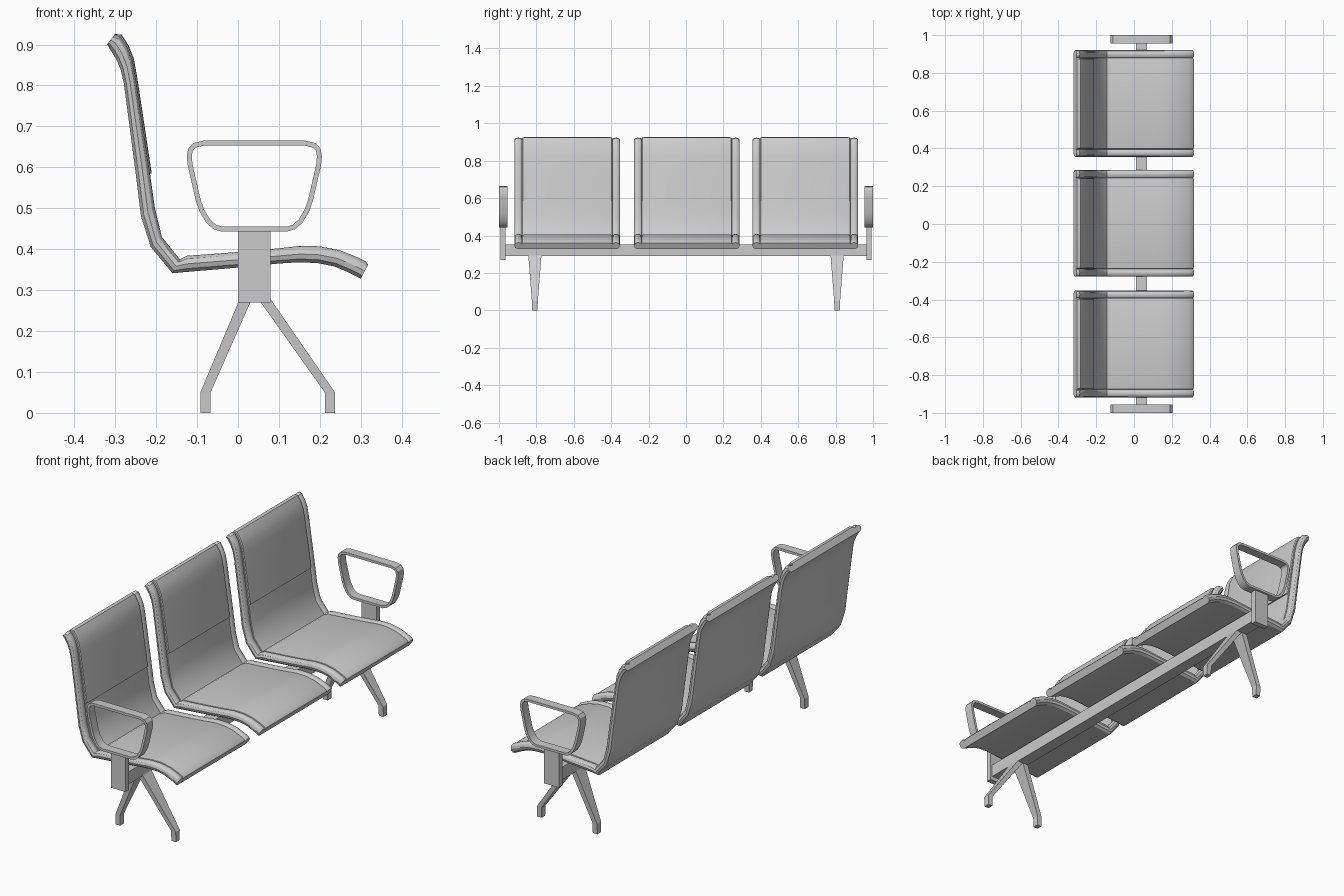
import bpy, bmesh, math
from mathutils import Vector

if "Cube" in bpy.data.objects:
    bpy.data.objects.remove(bpy.data.objects["Cube"])


def make_object(name, bm, smooth=True, angle=30):
    bmesh.ops.recalc_face_normals(bm, faces=bm.faces)
    me = bpy.data.meshes.new(name)
    bm.to_mesh(me)
    bm.free()
    ob = bpy.data.objects.new(name, me)
    bpy.context.collection.objects.link(ob)
    if smooth:
        bpy.ops.object.select_all(action='DESELECT')
        ob.select_set(True)
        bpy.context.view_layer.objects.active = ob
        bpy.ops.object.shade_smooth_by_angle(angle=math.radians(angle))
    return ob


def loft(name, rings, cap=True, closed=False, smooth=True):
    """Skin a row of equal-length closed rings."""
    bm = bmesh.new()
    vs = [[bm.verts.new(p) for p in r] for r in rings]
    n = len(rings[0])
    for i in range(len(vs) if closed else len(vs) - 1):
        a, b = vs[i], vs[(i + 1) % len(vs)]
        for j in range(n):
            k = (j + 1) % n
            bm.faces.new((a[j], a[k], b[k], b[j]))
    if cap and not closed:
        bm.faces.new(vs[0])
        bm.faces.new(vs[-1][::-1])
    return make_object(name, bm, smooth)


def box(name, x0, x1, y0, y1, z0, z1):
    rings = [[(x0, y, z0), (x1, y, z0), (x1, y, z1), (x0, y, z1)] for y in (y0, y1)]
    return loft(name, rings, smooth=False)


# Seat side profile: (front/top point, rear/underside point) from headrest to knee edge
PROFILE = [
    ((-.303, .923), (-.320, .900)), ((-.287, .920), (-.311, .886)),
    ((-.271, .895), (-.297, .863)), ((-.258, .863), (-.287, .840)),
    ((-.250, .820), (-.279, .805)), ((-.232, .700), (-.265, .700)),
    ((-.215, .585), (-.250, .585)), ((-.203, .500), (-.237, .480)),
    ((-.186, .430), (-.213, .405)), ((-.142, .375), (-.160, .341)),
    ((-.125, .384), (-.130, .344)), ((0, .393), (0, .355)),
    ((.10, .402), (.10, .365)), ((.15, .408), (.15, .368)),
    ((.20, .407), (.195, .366)), ((.25, .397), (.235, .358)),
    ((.29, .381), (.270, .343)), ((.312, .370), (.292, .332)),
    ((.318, .362), (.300, .328)),
]
# Half cross-sections: (distance from the side, height through the thickness)
SHELL = [(.016, 0), (.004, .2), (0, .5), (.004, .8), (.011, .95), (.02, 1),
         (.03, .97), (.037, .87), (.04, .74), (.043, .87), (.052, .93)]
PAD = [(.042, .5), (.042, .95), (.046, 1.07), (.056, 1.12)]
HALF = 0.2825


def seat_part(name, pairs, section, yc):
    sec = [(-HALF + d, t) for d, t in section]
    sec += [(-y, t) for y, t in reversed(sec)]
    rings = []
    for top, bot in pairs:
        a, b = Vector(bot), Vector(top)
        ring = []
        for y, t in sec:
            p = a + (b - a) * t
            ring.append((p.x, yc + y, p.y))
        rings.append(ring)
    return loft(name, rings)


for i, yc in enumerate((-.635, .004, .638), 1):
    seat_part(f"seat_shell_{i}", PROFILE, SHELL, yc)
    seat_part(f"back_pad_{i}", PROFILE[:7], PAD, yc)

# Support beam
box("beam", .01, .07, -.97, .97, .29, .352)

# Armrest outline, right half about x = 0.04
ARM = [(.08, .443), (.10, .449), (.117, .464), (.133, .490), (.143, .518),
       (.163, .605), (.165, .627), (.162, .645), (.150, .659), (.125, .665)]
outline = [Vector((.04 + x, z)) for x, z in ARM]
outline += [Vector((.04 - x, z)) for x, z in reversed(ARM)]


def inset(pts, d):
    out = []
    for i, p in enumerate(pts):
        e1 = (p - pts[i - 1]).normalized()
        e2 = (pts[(i + 1) % len(pts)] - p).normalized()
        n1, n2 = Vector((-e1.y, e1.x)), Vector((-e2.y, e2.x))
        m = (n1 + n2).normalized()
        out.append(p + m * d / m.dot(n1))
    return out


inner = inset(outline, .012)
for s, side in ((-1, "left"), (1, "right")):
    ya, yb = s * .955, s * 1.0
    loft(f"armrest_{side}",
         [[(o.x, ya, o.y), (o.x, yb, o.y), (q.x, yb, q.y), (q.x, ya, q.y)]
          for o, q in zip(outline, inner)], closed=True)
    # Bracket holding the armrest on the beam end
    box(f"armrest_bracket_{side}", 0, .08, s * .964, s * .991, .27, .445)
    # Splayed, tapering legs with a straight foot: (x0, x1, half width, z)
    yc = s * .808
    for name, stations in (
            ("rear_leg", [(.01, .04, .035, .292), (-.092, -.067, .016, .05), (-.092, -.067, .014, 0)]),
            ("front_leg", [(.04, .07, .035, .292), (.212, .237, .016, .05), (.212, .237, .014, 0)])):
        loft(f"{name}_{side}",
             [[(x0, yc - w, z), (x1, yc - w, z), (x1, yc + w, z), (x0, yc + w, z)]
              for x0, x1, w, z in stations], smooth=False)
